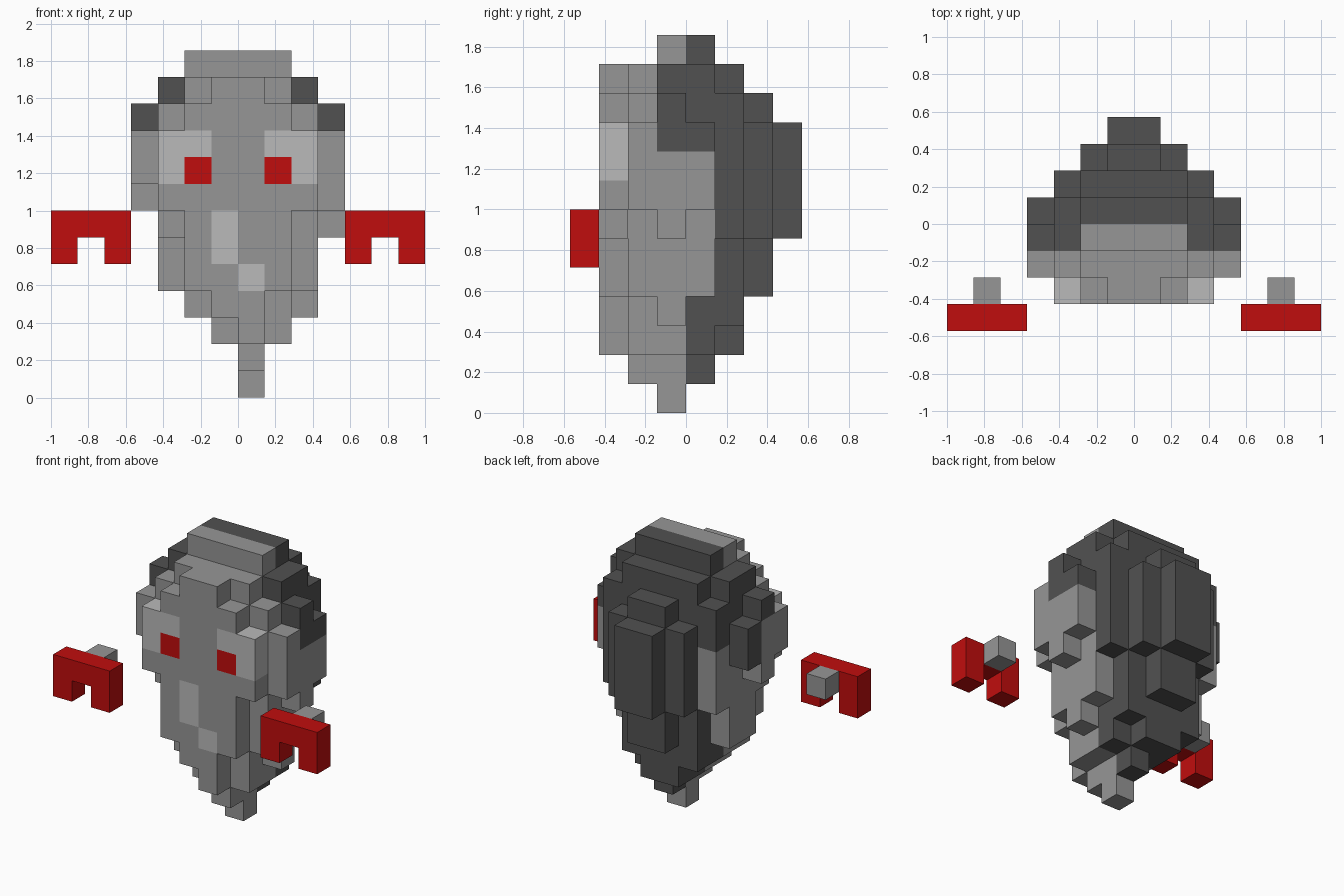
import bpy, bmesh, math
from mathutils import Vector

if "Cube" in bpy.data.objects:
    bpy.data.objects.remove(bpy.data.objects["Cube"], do_unlink=True)

U = 1 / 7  # size of one block


def material(name, r, g, b):
    m = bpy.data.materials.new(name)
    m.use_nodes = True
    m.diffuse_color = (r, g, b, 1)
    m.node_tree.nodes["Principled BSDF"].inputs["Base Color"].default_value = (r, g, b, 1)
    return m


MATS = [material("mid grey", 0.305, 0.305, 0.305),
        material("dark grey", 0.083, 0.083, 0.083),
        material("pale grey", 0.49, 0.49, 0.49),
        material("red", 0.53, 0.004, 0.004)]
GREY, DARK, PALE, RED = range(4)


def box(x0, x1, y0, y1, z0, z1):
    """Block cells inside a box; upper limits are exclusive."""
    return {(x, y, z) for x in range(x0, x1) for y in range(y0, y1) for z in range(z0, z1)}


def build(name, cells, paint):
    """Skin of a set of block cells, coloured by paint(x, y, z)."""
    bm = bmesh.new()
    verts = {}

    def vert(p):
        if p not in verts:
            verts[p] = bm.verts.new(Vector(p) * U)
        return verts[p]

    for c in sorted(cells):
        for axis in range(3):
            for side in (0, 1):
                near = list(c)
                near[axis] += 2 * side - 1
                if tuple(near) in cells:
                    continue
                a, b = (axis + 1) % 3, (axis + 2) % 3
                ring = []
                for da, db in ((0, 0), (1, 0), (1, 1), (0, 1)):
                    p = list(c)
                    p[axis] += side
                    p[a] += da
                    p[b] += db
                    ring.append(vert(tuple(p)))
                f = bm.faces.new(ring if side else ring[::-1])
                f.material_index = paint(*c)
    # Merge coplanar squares of one colour
    bmesh.ops.dissolve_limit(bm, angle_limit=math.radians(1), verts=bm.verts[:],
                             edges=bm.edges[:], delimit={'MATERIAL'})
    mesh = bpy.data.meshes.new(name)
    bm.to_mesh(mesh)
    bm.free()
    for m in MATS:
        mesh.materials.append(m)
    ob = bpy.data.objects.new(name, mesh)
    bpy.context.collection.objects.link(ob)


# Head: overlapping symmetric boxes (half width, y range, z range)
head = set()
for w, *span in ((1, -3, 4, 6, 10), (1, -3, 3, 4, 11), (1, -3, 2, 3, 12), (1, -2, 2, 2, 3),
                 (2, -3, 3, 6, 10), (2, -3, 2, 4, 11), (2, -2, 2, 3, 12), (2, -1, 1, 3, 13),
                 (3, -3, 1, 7, 10), (3, -2, 2, 6, 11), (3, -1, 1, 4, 12),
                 (4, -2, 1, 8, 10), (4, -1, 0, 7, 11)):
    head |= box(-w, w, *span)
# Stepped chin, narrowing to a single block
for z in range(3):
    head |= box(0, 1, -1 - z, min(z, 1), z, z + 1)
# Ragged edge of the left cheek and jaw
head |= box(3, 4, -2, 1, 7, 8) | box(3, 4, -1, 0, 6, 7)
head |= box(2, 3, -2, -1, 4, 6) | box(2, 3, -1, 0, 3, 4)
head |= box(1, 2, -2, 1, 2, 3)


def paint_head(x, y, z):
    out = x if x >= 0 else -1 - x  # distance from the middle, same on both sides
    # Eyes: pale sockets with red pupils; then the crooked mouth
    if y == -3:
        if z in (8, 9) and out in (1, 2):
            return RED if z == 8 and out == 1 else PALE
        mouth = (x == -1 and z in (5, 6)) or (x == 0 and z == 4)
        return PALE if mouth else GREY
    # Dark hair: the back, the crown sides and the temples
    if y == -1:
        hair = (z == 11 and out == 2) or (z == 10 and out == 3) or (z == 9 and x == 3)
        return DARK if hair else GREY
    if y == 0:
        return GREY if 4 <= z <= 8 and x > -4 else DARK
    if y == 1 and x == -3 and z <= 8:
        return GREY
    return DARK if y > 0 else GREY


build("head", head, paint_head)

# Floating hands: a red bar with two fingers, and a grey wrist block behind
for name, x in (("left_hand", 4), ("right_hand", -7)):
    hand = box(x, x + 3, -4, -3, 6, 7)
    for fx in (x, x + 2):
        hand |= box(fx, fx + 1, -4, -3, 5, 6)
    hand |= box(x + 1, x + 2, -3, -2, 6, 7)
    build(name, hand, lambda x, y, z: RED if y == -4 else GREY)
